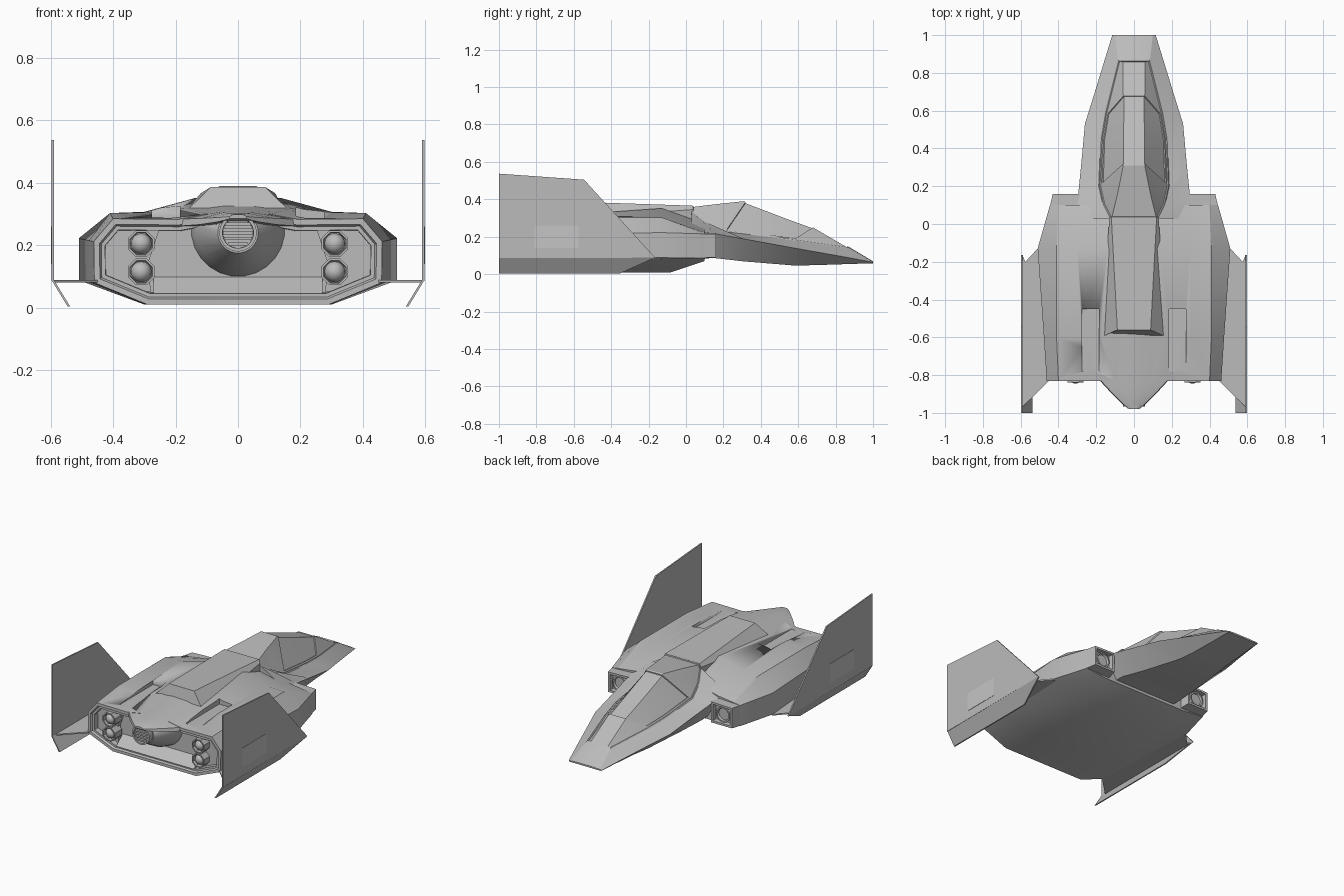
import bpy, bmesh, math
from mathutils import Matrix, Vector

cube = bpy.data.objects.get("Cube")
if cube:
    bpy.data.objects.remove(cube, do_unlink=True)


def material(name, v):
    m = bpy.data.materials.new(name)
    m.use_nodes = True
    m.diffuse_color = (v, v, v, 1)
    m.node_tree.nodes["Principled BSDF"].inputs["Base Color"].default_value = (v, v, v, 1)
    return m


GREY = material("hull grey", 0.5)
PALE = material("pale grey", 0.56)


def finish(name, bm, mat=GREY, angle=25):
    bmesh.ops.recalc_face_normals(bm, faces=bm.faces[:])
    mesh = bpy.data.meshes.new(name)
    bm.to_mesh(mesh)
    bm.free()
    mesh.materials.append(mat)
    ob = bpy.data.objects.new(name, mesh)
    bpy.context.collection.objects.link(ob)
    bpy.ops.object.select_all(action='DESELECT')
    ob.select_set(True)
    bpy.context.view_layer.objects.active = ob
    bpy.ops.object.shade_smooth_by_angle(angle=math.radians(angle))
    return ob


def ring(y, half):
    """Mirror half a section of (x, z) or (x, z, y shift) points."""
    pts = [(p[0], y + (p[2] if len(p) > 2 else 0), p[1]) for p in half]
    return pts + [(-x, yy, z) for x, yy, z in reversed(pts)]


def loft(rings):
    """Skin closed rings; the last two faces are the start and end caps."""
    bm = bmesh.new()
    rows = [[bm.verts.new(p) for p in r] for r in rings]
    n = len(rows[0])
    for a, b in zip(rows, rows[1:]):
        for j in range(n):
            k = (j + 1) % n
            bm.faces.new((a[j], a[k], b[k], b[j]))
    bm.faces.new(rows[0])
    bm.faces.new(rows[-1])
    bmesh.ops.recalc_face_normals(bm, faces=bm.faces[:])
    bm.faces.ensure_lookup_table()
    return bm


def inset(bm, faces, thickness, depth=0.0):
    bmesh.ops.inset_region(bm, faces=faces, thickness=thickness, depth=depth,
                           use_even_offset=True)


def prism(name, pts, shift, mat=GREY):
    """Extrude a flat outline by a vector."""
    s = Vector(shift)
    return finish(name, loft([pts, [Vector(p) + s for p in pts]]), mat)


def box(name, lo, hi, mat=GREY):
    (a, b, c), (d, e, f) = lo, hi
    return prism(name, [(a, b, c), (d, b, c), (d, e, c), (a, e, c)], (0, 0, f - c), mat)


def circle(x, y, z, r, n, top=9.0):
    return [(x + r * math.cos((i + .5) * math.tau / n), y,
             min(top, z + r * math.sin((i + .5) * math.tau / n))) for i in range(n)]


# Main hull with recessed stern
bm = loft([
    ring(.10, [(.30, .07), (.445, .085), (.445, .215), (.40, .222), (.295, .235), (.14, .27)]),
    ring(-.13, [(.30, .01, .05), (.51, .088), (.51, .222), (.41, .303), (.30, .307), (.135, .352)]),
    ring(-.60, [(.295, .01), (.475, .082), (.477, .215), (.41, .303), (.30, .305), (.17, .318)]),
    ring(-.83, [(.29, .01), (.46, .08), (.462, .212), (.40, .285), (.19, .283), (.10, .30)]),
])
stern = bm.faces[-1]
inset(bm, [stern], .018)
inset(bm, [stern], .006, -.012)
inset(bm, [stern], .012)
inset(bm, [stern], .002, -.06)
hull = finish("main_hull", bm)

# Sunken deck slots cut into the hull
for s in (1, -1):
    xs = sorted((s * .185, s * .275))
    cutter = box("slot_cutter", (xs[0], -.78, .288), (xs[1], -.45, .42))
    cutter.hide_render = True
    mod = hull.modifiers.new("slot", 'BOOLEAN')
    mod.operation = 'DIFFERENCE'
    mod.solver = 'EXACT'
    mod.object = cutter
    bpy.context.view_layer.objects.active = hull
    bpy.ops.object.modifier_apply(modifier=mod.name)
    bpy.data.objects.remove(cutter, do_unlink=True)

# Nose and canopy: bottom, chine, canopy sill, canopy top
bm = loft([
    ring(1.0, [(.11, .058), (.115, .063), (.10, .066), (.06, .068)]),
    ring(.87, [(.115, .054), (.155, .088), (.085, .138), (.06, .146)]),
    ring(.69, [(.125, .048), (.21, .12), (.155, .178, -.10), (.06, .25)]),
    ring(.53, [(.14, .046, .05), (.26, .148), (.178, .198, -.08), (.06, .311)]),
    ring(.31, [(.19, .068), (.28, .188), (.187, .228, -.11), (.06, .396)]),
    ring(.16, [(.22, .085), (.295, .215), (.165, .28, -.06), (.09, .38)]),
    ring(.03, [(.22, .09), (.30, .235), (.13, .335), (.12, .365)]),
])
cockpit = [bm.faces[seg * 8 + j] for seg in range(1, 6) for j in (2, 3, 4)]
glass = [bm.faces[seg * 8 + j] for seg in (2, 3) for j in (2, 3, 4)]
inset(bm, cockpit, .008)
inset(bm, cockpit, .002, -.006)
inset(bm, glass, .010)
inset(bm, glass, .002, -.006)
finish("nose_and_canopy", bm, angle=15)

# Spine fairing behind the canopy
finish("spine", loft([
    ring(.035, [(.13, .28), (.13, .345), (.12, .366)]),
    ring(-.56, [(.165, .27, -.03), (.175, .30, -.04), (.088, .386)]),
]), angle=15)

# Tail hood with curved tip
finish("tail_hood", loft([
    ring(-.58, [(.16, .27), (.165, .31), (.05, .325)]),
    ring(-.83, [(.18, .262), (.175, .284), (.05, .308)]),
    ring(-.89, [(.125, .266), (.12, .286), (.045, .305)]),
    ring(-.95, [(.065, .275), (.06, .289), (.03, .302)]),
    ring(-.98, [(.028, .285), (.027, .292), (.015, .298)]),
]))

# Central exhaust: flared housing, tube and grille
finish("exhaust_housing", loft([circle(0, -.76, .25, .15, 24, .27),
                                circle(0, -.82, .25, .135, 24, .275),
                                circle(0, -.93, .24, .065, 24, .285)]), angle=40)
bm = loft([circle(0, -.90, .24, .06, 24), circle(0, -.965, .24, .06, 24)])
mouth = bm.faces[-1]
inset(bm, [mouth], .010)
inset(bm, [mouth], .001, -.03)
finish("exhaust_tube", bm)
for i in range(-2, 3):
    w = math.sqrt(.048 ** 2 - (i * .018) ** 2)
    box("exhaust_slat", (-w, -.96, .235 + i * .018), (w, -.935, .245 + i * .018))

# Stern ledge
prism("stern_ledge", [(-.27, -.825, .045), (-.27, -.755, .045), (-.27, -.755, .10)], (.54, 0, 0))

for s, side in ((1, "left"), (-1, "right")):
    # Engine panel with two nozzles
    panel = [(.25, .255), (.40, .258), (.435, .21), (.435, .10), (.33, .055), (.28, .05), (.285, .15)]
    prism(side + "_engine_panel", [(s * x, -.755, z) for x, z in panel], (0, -.03, 0))
    for z in (.115, .205):
        bm = loft([circle(s * .31, -.77, z, .046, 8), circle(s * .31, -.84, z, .046, 8)])
        mouth = bm.faces[-1]
        inset(bm, [mouth], .007)
        inset(bm, [mouth], .002, -.03)
        finish(side + "_nozzle", bm)
        bm = bmesh.new()
        bmesh.ops.create_uvsphere(bm, u_segments=16, v_segments=10, radius=.033,
                                  matrix=Matrix.Translation((s * .31, -.812, z)))
        finish(side + "_nozzle_core", bm)

    # Intake block: framed opening with a round core
    bm = loft([[(s * x, .05, z) for x, z in ((.27, .075), (.455, .085), (.455, .215), (.27, .225))],
               [(s * x, .16, z) for x, z in ((.285, .09), (.43, .09), (.43, .215), (.285, .22))]])
    mouth = bm.faces[-1]
    inset(bm, [mouth], .013)
    inset(bm, [mouth], .002, -.03)
    finish(side + "_intake", bm)
    bm = loft([circle(s * .36, .12, .153, .048, 20), circle(s * .36, .148, .153, .048, 20)])
    mouth = bm.faces[-1]
    inset(bm, [mouth], .008)
    inset(bm, [mouth], .004, -.012)
    finish(side + "_intake_core", bm)

    # Flat wing plate
    plate = [(.44, -.15), (.51, -.13), (.575, -.20), (.592, -.165), (.592, -.97), (.45, -.83)]
    prism(side + "_wing", [(s * x, y, .081) for x, y in plate], (0, 0, .008))

    # Upright fin, its canted lower flap and outer panel
    fin = [(-1, .085), (-1, .537), (-.545, .505), (-.165, .088)]
    prism(side + "_fin", [(s * .589, y, z) for y, z in fin], (s * .008, 0, 0))
    flap = [(.589, -1, .088), (.589, -.165, .088), (.537, -.355, .003), (.537, -1, .003)]
    prism(side + "_fin_flap", [(s * x, y, z) for x, y, z in flap], (s * .008, 0, 0))
    xs = sorted((s * .596, s * .599))
    box(side + "_fin_panel", (xs[0], -.81, .14), (xs[1], -.575, .26), PALE)
